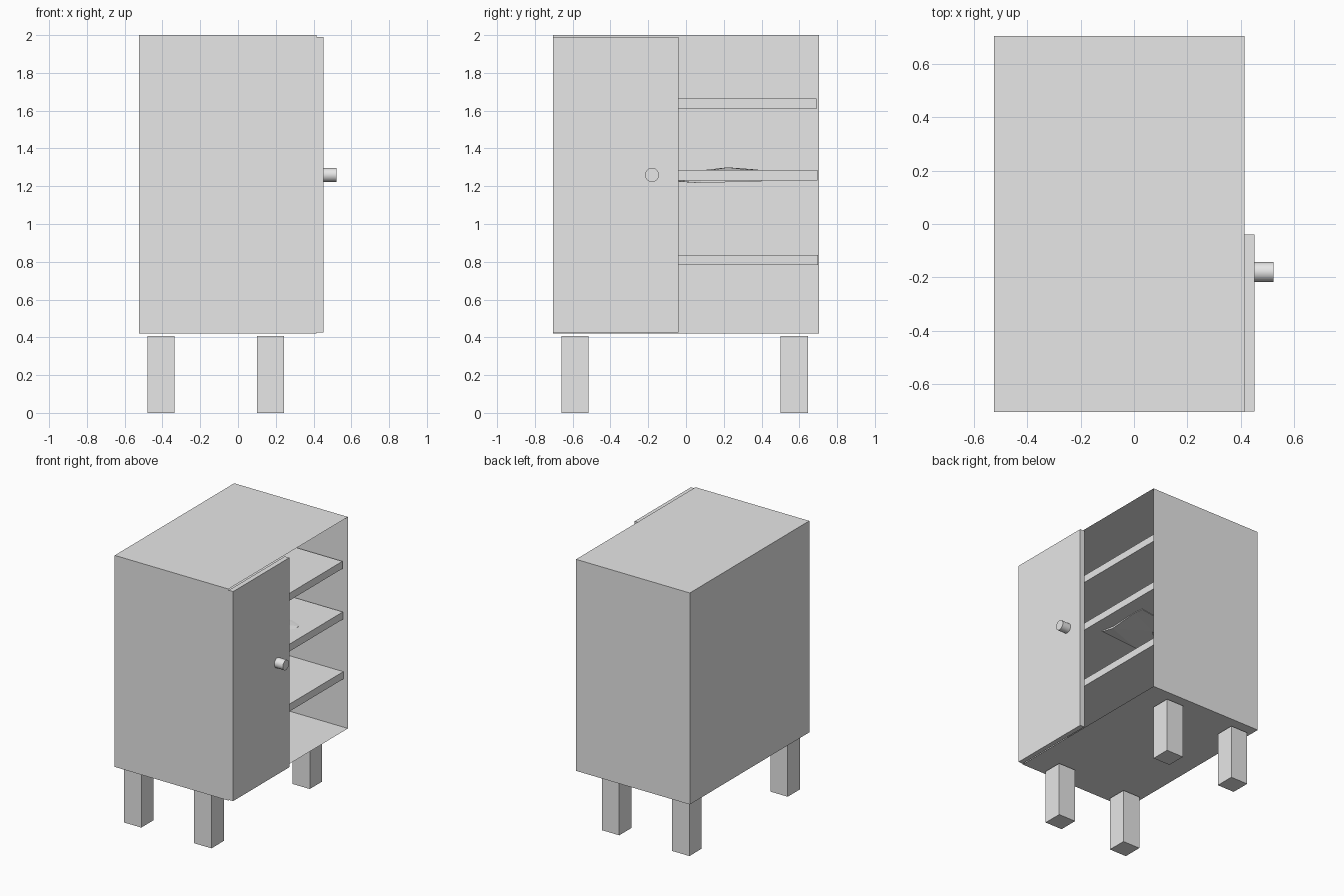
import bpy, bmesh, math
from mathutils import Matrix, Vector

cube = bpy.data.objects.get("Cube")
if cube:
    bpy.data.objects.remove(cube, do_unlink=True)

GREY = (0.8, 0.8, 0.8, 1)
grey = bpy.data.materials.new("plain_grey")
grey.use_nodes = True
grey.diffuse_color = GREY
for node in grey.node_tree.nodes:
    if node.type == 'BSDF_PRINCIPLED':
        node.inputs["Base Color"].default_value = GREY


def finish(name, bm):
    mesh = bpy.data.meshes.new(name)
    bm.to_mesh(mesh)
    bm.free()
    mesh.materials.append(grey)
    obj = bpy.data.objects.new(name, mesh)
    bpy.context.collection.objects.link(obj)
    return obj


def box(name, low, high, open_side=None):
    """Box between two corners; open_side drops the face with that normal."""
    bm = bmesh.new()
    low, high = Vector(low), Vector(high)
    size = Matrix.Diagonal(high - low).to_4x4()
    bmesh.ops.create_cube(bm, size=1, matrix=Matrix.Translation((low + high) / 2) @ size)
    bm.normal_update()
    if open_side:
        gone = [f for f in bm.faces if f.normal.dot(Vector(open_side)) > 0.9]
        bmesh.ops.delete(bm, geom=gone, context='FACES_ONLY')
    return finish(name, bm)


# Thin-walled cabinet shell, open on its left side
box("cabinet_shell", (-0.525, -0.705, 0.42), (0.415, 0.705, 2.0), open_side=(1, 0, 0))

# Sliding door covering half of the opening
box("door", (0.415, -0.703, 0.425), (0.452, -0.04, 1.99))

# Shelves, each a little shorter than the one below
for name, z, end in (("lower", 0.782, 0.70), ("middle", 1.23, 0.695), ("upper", 1.61, 0.69)):
    box(name + "_shelf", (-0.515, -0.70, z), (0.38, end, z + 0.055))

# Square legs
for side, x in (("right", -0.48), ("left", 0.10)):
    for end, y in (("front", -0.66), ("back", 0.50)):
        box(f"{end}_{side}_leg", (x, y, 0), (x + 0.143, y + 0.145, 0.408))

# Round door knob
bm = bmesh.new()
turn = Matrix.Translation((0.485, -0.18, 1.26)) @ Matrix.Rotation(math.pi / 2, 4, 'Y')
bmesh.ops.create_cone(bm, cap_ends=True, segments=32, radius1=0.037, radius2=0.037,
                      depth=0.074, matrix=turn)
for f in bm.faces:
    f.smooth = len(f.verts) == 4
for e in bm.edges:
    e.smooth = all(len(f.verts) == 4 for f in e.link_faces)
finish("door_knob", bm)

# Flat uneven slab sunk into the middle shelf: x, y, underside, top
outline = [(0.28, -0.01, 1.223, 1.27), (0.26, 0.08, 1.216, 1.275),
           (0.27, 0.33, 1.226, 1.287), (0.26, 0.40, 1.226, 1.28),
           (0.13, 0.38, 1.226, 1.288), (0.02, 0.22, 1.225, 1.30),
           (-0.12, 0.09, 1.224, 1.28), (-0.05, -0.04, 1.224, 1.27)]
bm = bmesh.new()
under = [bm.verts.new((x, y, a)) for x, y, a, b in outline]
over = [bm.verts.new((x, y, b)) for x, y, a, b in outline]
caps = [bm.faces.new(list(reversed(under))), bm.faces.new(over)]
for i in range(len(outline)):
    j = (i + 1) % len(outline)
    bm.faces.new((under[i], under[j], over[j], over[i]))
bmesh.ops.triangulate(bm, faces=caps)
bmesh.ops.recalc_face_normals(bm, faces=bm.faces)
finish("uneven_slab", bm)
